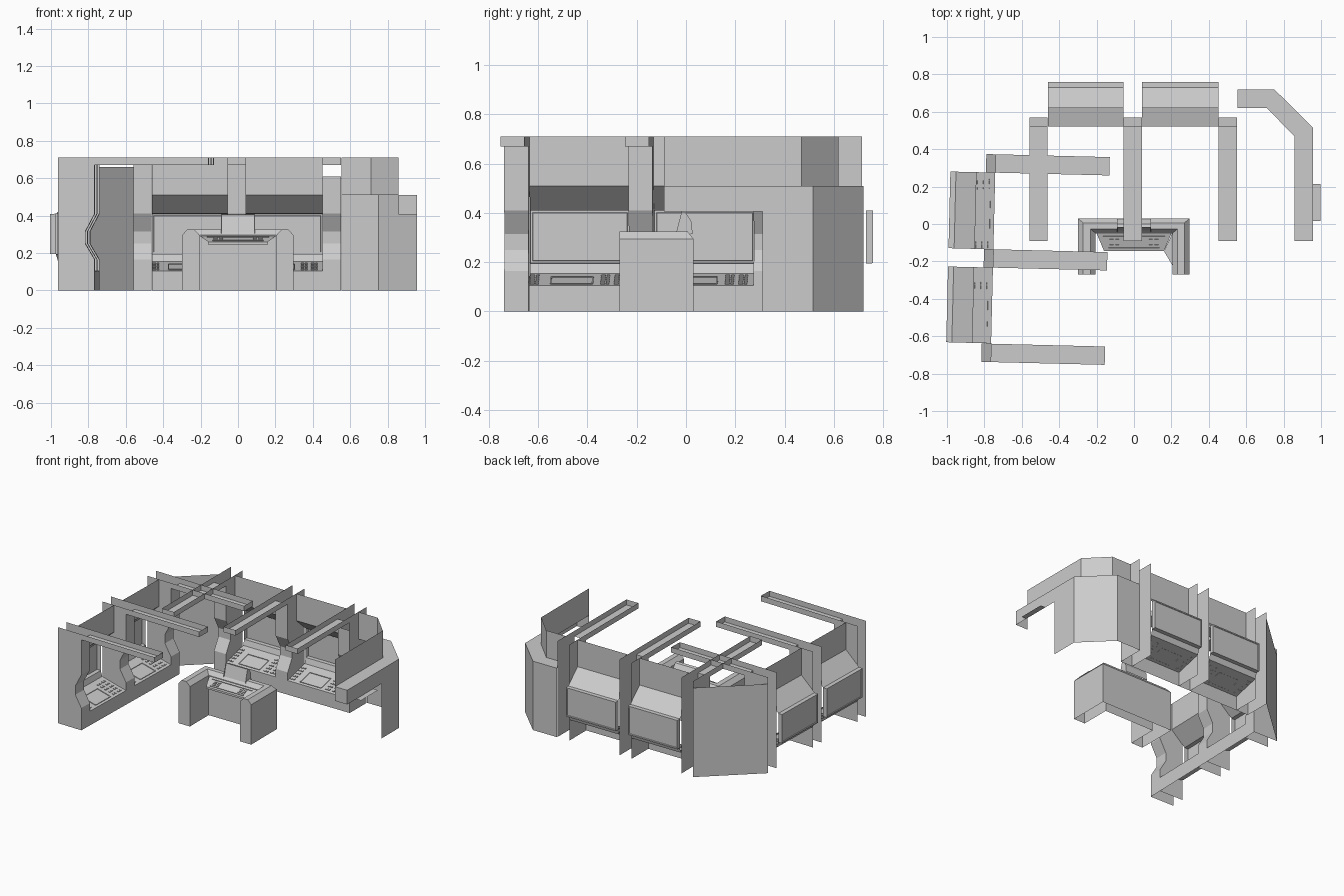
import bpy, bmesh
from math import radians, atan2
from mathutils import Matrix, Vector

if "Cube" in bpy.data.objects:
    bpy.data.objects.remove(bpy.data.objects["Cube"])

I = Matrix.Identity(4)
LEFT = Matrix.Translation((-0.233, -0.191, 0)) @ Matrix.Rotation(radians(88.6), 4, 'Z')


def finish(bm, name, mat=I):
    bmesh.ops.remove_doubles(bm, verts=bm.verts, dist=0.0002)
    bmesh.ops.recalc_face_normals(bm, faces=bm.faces)
    me = bpy.data.meshes.new(name)
    bm.to_mesh(me)
    bm.free()
    me.transform(mat)
    ob = bpy.data.objects.new(name, me)
    bpy.context.collection.objects.link(ob)
    return ob


def poly(bm, pts):
    return bm.faces.new([bm.verts.new(p) for p in pts])


def loft(bm, rows):
    """Quads between successive rows of points."""
    vs = [[bm.verts.new(p) for p in r] for r in rows]
    return [bm.faces.new((a[i], a[i + 1], b[i + 1], b[i]))
            for a, b in zip(vs, vs[1:]) for i in range(len(a) - 1)]


def box(bm, centre, size, rot=I):
    m = Matrix.Translation(centre) @ rot @ Matrix.Diagonal((*size, 1))
    bmesh.ops.create_cube(bm, size=1, matrix=m)


# ---- wall rib with its ceiling beam: open-backed, open-topped channel
def rib(name, x, mat, top=0.67):
    bm = bmesh.new()
    a, b = x - 0.05, x + 0.048
    prof = [(0.52, 0), (0.52, 0.165), (0.57, 0.25), (0.57, 0.315), (0.52, 0.41), (0.52, top)]
    loft(bm, [[(s, y, z) for y, z in prof] for s in (a, b)])
    for s in (a, b):
        poly(bm, [(s, y, z) for y, z in prof[:-1]] +
             [(s, 0.52, 0.71), (s, 0.715, 0.71), (s, 0.715, 0)])
    finish(bm, name + "_rib", mat)
    bm = bmesh.new()
    loft(bm, [[(a, y, 0.71), (a, y, 0.67), (b, y, 0.67), (b, y, 0.71)] for y in (-0.09, 0.52)])
    poly(bm, [(a, -0.09, 0.67), (b, -0.09, 0.67), (b, -0.09, 0.71), (a, -0.09, 0.71)])
    finish(bm, name + "_ceiling_beam", mat)


# ---- wall bay: plinth, sloped console, recessed screen, overhang, header
def bay(name, x0, x1, mat):
    bm = bmesh.new()
    prof = [(0.52, 0), (0.52, 0.105), (0.718, 0.155), (0.73, 0.195), (0.73, 0.41), (0.62, 0.51), (0.62, 0.71)]
    faces = loft(bm, [[(s, y, z) for y, z in prof] for s in (x0, x1)])
    screen = faces[3]
    for inset, push in ((0.02, 0), (0.001, 0.03), (0.012, 0), (0.003, -0.004)):
        bmesh.ops.inset_individual(bm, faces=[screen], thickness=inset)
        for v in screen.verts:
            v.co.y += push
    finish(bm, name + "_bay", mat)

    # raised keys and tray outline lying on the console slope
    bm = bmesh.new()
    c = (x0 + x1) / 2
    tilt = Matrix.Rotation(atan2(0.05, 0.198), 4, 'X')

    def key(x, y, w, d):
        box(bm, (x, y, 0.105 + (y - 0.52) * 0.2525 + 0.002), (w, d, 0.006), tilt)
    for dx in (-0.182, 0.105, 0.16):
        for k in range(5):
            key(c + dx - 0.008, 0.545 + k * 0.032, 0.018, 0.012)
            key(c + dx + 0.012, 0.545 + k * 0.032, 0.012, 0.012)
    key(c - 0.03, 0.54, 0.17, 0.006)
    key(c - 0.03, 0.65, 0.17, 0.006)
    for dx in (-0.115, 0.055):
        key(c + dx, 0.595, 0.006, 0.11)
    finish(bm, name + "_console_keys", mat)


for side, mat in (("back", I), ("left", LEFT)):
    for n, x in enumerate((-0.51, -0.005, 0.503)):
        rib(f"{side}_{n + 1}", x, mat, 0.61 if side == "back" and n == 2 else 0.67)
    bay(side + "_1", -0.46, -0.055, mat)
    bay(side + "_2", 0.043, 0.453, mat)

# ---- flat panel closing the corner between the two walls
bm = bmesh.new()
p, q = Vector((-0.56, 0.715, 0)), LEFT @ Vector((0.551, 0.715, 0))
loft(bm, [[(v.x, v.y, 0), (v.x, v.y, 0.66)] for v in (p, q)])
finish(bm, "corner_panel")

# ---- right-hand wall: outer wall, ledge, upper wall, open below near the front
outer = [(0.553, 0.72), (0.75, 0.72), (0.957, 0.515), (0.957, 0.31), (0.957, -0.09)]
inner = [(0.553, 0.62), (0.71, 0.62), (0.857, 0.47), (0.857, 0.31), (0.857, -0.09)]
bm = bmesh.new()
loft(bm, [[(*o, 0.405), (*o, 0.51), (*i, 0.51), (*i, 0.71)] for o, i in zip(outer, inner)])
loft(bm, [[(*o, 0), (*o, 0.405)] for o in outer[:4]])
poly(bm, [(0.857, -0.09, 0.405), (0.957, -0.09, 0.405), (0.957, -0.09, 0.51), (0.857, -0.09, 0.51)])
finish(bm, "right_wall")
bm = bmesh.new()
poly(bm, [(0.957, 0.015, 0.405), (0.997, 0.015, 0.405), (0.997, 0.215, 0.405), (0.957, 0.215, 0.405)])
finish(bm, "right_wall_lip")

# ---- U-shaped desk shell with chamfered top
out = [(-0.3, -0.27), (-0.3, 0.03), (0.297, 0.03), (0.297, -0.27)]
inn = [(-0.205, -0.27), (-0.205, -0.05), (0.205, -0.05), (0.205, -0.27)]
section = [(0, 0), (0, 0.295), (0.3, 0.325), (0.7, 0.325), (1, 0.295), (1, 0)]
rows = [[(o[0] + (i[0] - o[0]) * t, o[1] + (i[1] - o[1]) * t, z) for t, z in section]
        for o, i in zip(out, inn)]
bm = bmesh.new()
loft(bm, rows)
poly(bm, rows[0])
poly(bm, rows[-1])
finish(bm, "desk")

# ---- sloped control tray inside the desk
bm = bmesh.new()
loft(bm, [[(-w, -0.05, 0.29), (-w * k, -0.145, 0.26), (-w * k, -0.145, 0.245), (-w, -0.05, 0.245)]
          for w, k in ((0.2, 0.8), (-0.2, 0.8))])
poly(bm, [(0.205, -0.05, 0.26), (0.16, -0.145, 0.26), (0.205, -0.22, 0.26)])
finish(bm, "desk_tray")
bm = bmesh.new()
tilt = Matrix.Rotation(atan2(0.03, 0.095), 4, 'X')
for y, w in ((-0.068, 0.33), (-0.13, 0.27)):
    box(bm, (0, y, 0.29 + (y + 0.05) * 0.316 + 0.002), (w, 0.006, 0.006), tilt)
for x in (-0.12, -0.09, 0.09, 0.12):
    for y in (-0.085, -0.1, -0.115):
        box(bm, (x, y, 0.29 + (y + 0.05) * 0.316 + 0.002), (0.02, 0.008, 0.006), tilt)
finish(bm, "desk_keys")

# ---- wedge-shaped monitor on the desk
bm = bmesh.new()
prof = [(-0.045, 0.30), (-0.018, 0.405), (0.0, 0.4), (0.022, 0.365), (0.027, 0.315)]
faces = loft(bm, [[(s, y, z) for y, z in prof] for s in (-0.09, 0.09)])
for s in (-0.09, 0.09):
    poly(bm, [(s, y, z) for y, z in prof])
face = faces[0]
for inset, push in ((0.016, 0), (0.003, 0.006)):
    bmesh.ops.inset_individual(bm, faces=[face], thickness=inset)
    for v in face.verts:
        v.co.y += push
finish(bm, "desk_monitor")
